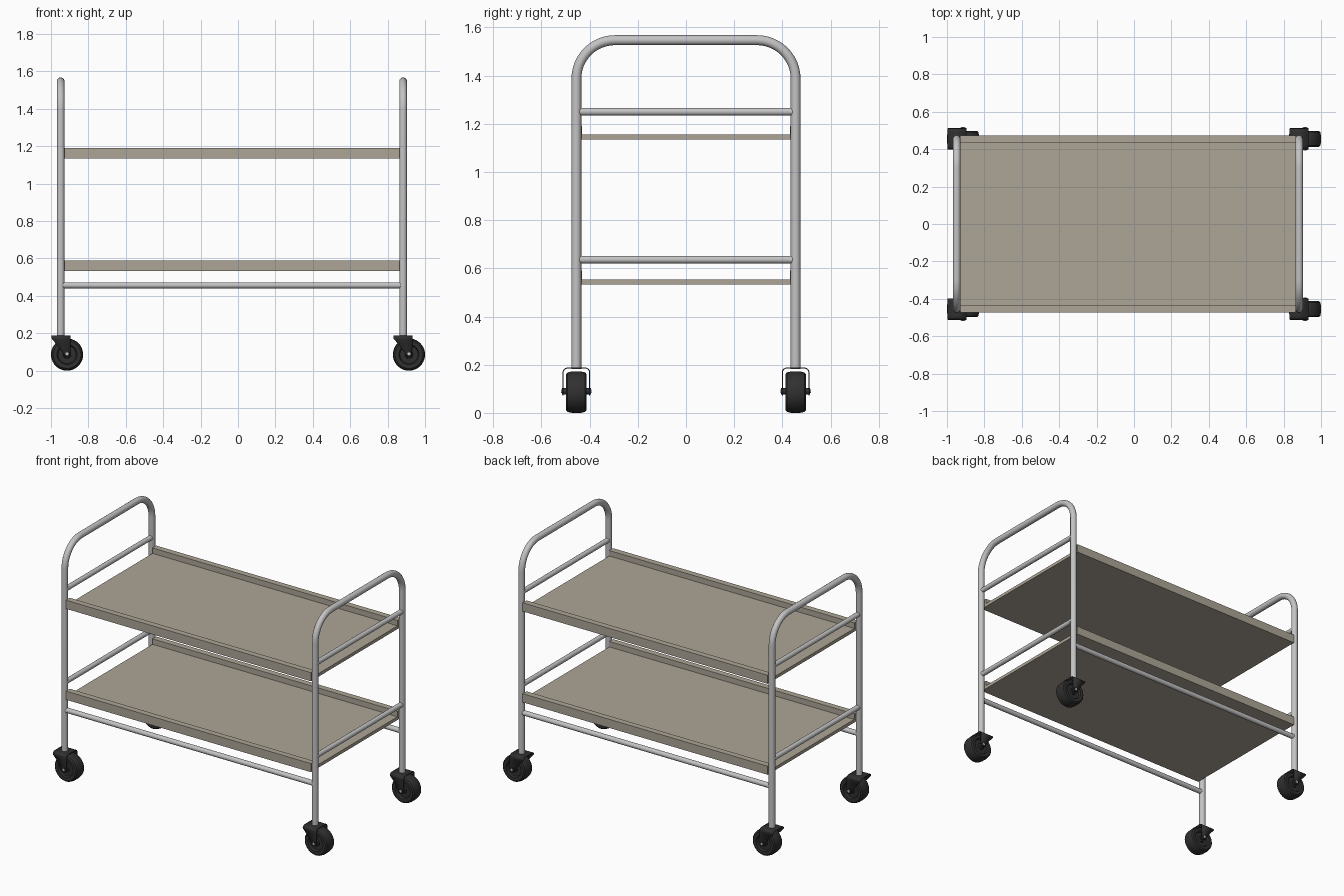
import bpy, bmesh, math
from mathutils import Vector

if "Cube" in bpy.data.objects:
    bpy.data.objects.remove(bpy.data.objects["Cube"])


def material(name, rgb):
    m = bpy.data.materials.new(name)
    m.diffuse_color = (*rgb, 1)
    m.use_nodes = True
    m.node_tree.nodes["Principled BSDF"].inputs["Base Color"].default_value = m.diffuse_color
    return m


STEEL = material("light grey steel", (0.55, 0.55, 0.55))
BEIGE = material("beige shelf", (0.42, 0.38, 0.31))
DARK = material("dark rubber", (0.03, 0.03, 0.03))

POST_X = (-0.948, 0.883)
POST_Y = 0.455
WHEEL_X, WHEEL_R = 0.914, 0.086


def finish(obj, mat, smooth=True):
    obj.data.materials.clear()
    obj.data.materials.append(mat)
    bpy.ops.object.select_all(action='DESELECT')
    obj.select_set(True)
    bpy.context.view_layer.objects.active = obj
    if smooth:
        bpy.ops.object.shade_smooth_by_angle(angle=math.radians(35))
    return obj


def mesh_object(name, bm, mat, smooth=True):
    bmesh.ops.recalc_face_normals(bm, faces=bm.faces)
    me = bpy.data.meshes.new(name)
    bm.to_mesh(me)
    bm.free()
    obj = bpy.data.objects.new(name, me)
    bpy.context.collection.objects.link(obj)
    return finish(obj, mat, smooth)


def tube(name, pts, r, mat=STEEL):
    cu = bpy.data.curves.new(name, 'CURVE')
    cu.dimensions = '3D'
    cu.bevel_depth = r
    cu.bevel_resolution = 6
    cu.use_fill_caps = True
    sp = cu.splines.new('POLY')
    sp.points.add(len(pts) - 1)
    for p, co in zip(sp.points, pts):
        p.co = (*co, 1)
    obj = bpy.data.objects.new(name, cu)
    bpy.context.collection.objects.link(obj)
    bpy.ops.object.select_all(action='DESELECT')
    obj.select_set(True)
    bpy.context.view_layer.objects.active = obj
    bpy.ops.object.convert(target='MESH')
    return finish(bpy.context.view_layer.objects.active, mat)


# end frames: bent tube hoops with two crossbars each
for side, x in zip(("left", "right"), POST_X):
    R, top = 0.16, 1.547
    pts = [(x, -POST_Y, 0.183)]
    for s, a0 in ((-1, 180), (1, 90)):
        for i in range(13):
            a = math.radians(a0 - 7.5 * i)
            pts.append((x, s * (POST_Y - R) + R * math.cos(a), top - R + R * math.sin(a)))
    pts.append((x, POST_Y, 0.183))
    tube(side + "_frame", pts, 0.0205)
    for label, z in (("upper", 1.25), ("lower", 0.636)):
        tube(f"{side}_{label}_crossbar", [(x, -0.445, z), (x, 0.445, z)], 0.016)

# long bars under the lower shelf
for label, y in (("front", -POST_Y), ("back", POST_Y)):
    tube(label + "_long_bar", [(POST_X[0] + 0.012, y, 0.456), (POST_X[1] - 0.012, y, 0.456)], 0.0165)

# shelves: trays with raised front and back lips
section = [(-0.472, 0), (0.472, 0), (0.472, 0.057), (0.432, 0.057),
           (0.432, 0.021), (-0.432, 0.021), (-0.432, 0.057), (-0.472, 0.057)]
for label, z in (("upper", 1.134), ("lower", 0.533)):
    bm = bmesh.new()
    f = bm.faces.new([bm.verts.new((-0.928, y, z + h)) for y, h in section])
    ext = bmesh.ops.extrude_face_region(bm, geom=[f])
    bmesh.ops.translate(bm, vec=(1.792, 0, 0),
                        verts=[v for v in ext['geom'] if isinstance(v, bmesh.types.BMVert)])
    mesh_object(label + "_shelf", bm, BEIGE, smooth=False)


def wheel(name, c):
    # lathed profile (radius, offset), mirrored about the wheel's middle
    half = [(0.0, 0.042), (0.02, 0.042), (0.022, 0.03), (0.048, 0.03), (0.054, 0.042),
            (0.074, 0.043), (0.082, 0.036), (0.0855, 0.02)]
    prof = half + [(WHEEL_R, 0)] + [(r, -y) for r, y in reversed(half)]
    bm = bmesh.new()
    vs = [bm.verts.new((r, y, 0)) for r, y in prof]
    edges = [bm.edges.new(p) for p in zip(vs, vs[1:])]
    bmesh.ops.spin(bm, geom=vs + edges, cent=(0, 0, 0), axis=(0, 1, 0),
                   angle=math.tau, steps=40, use_duplicate=False)
    bmesh.ops.remove_doubles(bm, verts=bm.verts, dist=1e-5)
    # move from the lathe plane to the caster position
    bmesh.ops.translate(bm, vec=c, verts=bm.verts)
    mesh_object(name, bm, DARK)


def fork(name, c):
    # folded sheet: (y, z, x range) down one side, mirrored to the other
    w = 0.055
    half = [(w, 0.072, -0.008, 0.008), (w, 0.080, -0.016, 0.014), (w, 0.095, -0.022, 0.017),
            (w, 0.130, -0.046, 0.018), (w, 0.152, -0.066, 0.018), (w, 0.168, -0.080, 0.018)]
    for i in range(1, 6):
        a = math.radians(18 * i)
        half.append((w - 0.018 + 0.018 * math.cos(a), 0.168 + 0.018 * math.sin(a), -0.083, 0.018))
    rows = half + [(-y, z, a, b) for y, z, a, b in reversed(half)]
    bm = bmesh.new()
    pairs = [(bm.verts.new((c.x + a, c.y + y, z)), bm.verts.new((c.x + b, c.y + y, z)))
             for y, z, a, b in rows]
    for (a, b), (d, e) in zip(pairs, pairs[1:]):
        bm.faces.new((a, b, e, d))
    obj = mesh_object(name, bm, DARK)
    sol = obj.modifiers.new("sheet thickness", 'SOLIDIFY')
    sol.thickness = 0.004
    sol.offset = 0


# casters
for sx, lx in ((-1, "left"), (1, "right")):
    for sy, ly in ((-1, "front"), (1, "back")):
        c = Vector((sx * WHEEL_X, sy * POST_Y, WHEEL_R))
        n = f"{ly}_{lx}_caster"
        wheel(n + "_wheel", c)
        fork(n + "_fork", c)
        h = c + Vector((0, 0, 0.004))
        tube(n + "_nut", [h - Vector((0, 0.06, 0)), h + Vector((0, 0.06, 0))], 0.014, DARK)
        tube(n + "_axle", [h - Vector((0, 0.063, 0)), h + Vector((0, 0.063, 0))], 0.008, STEEL)
